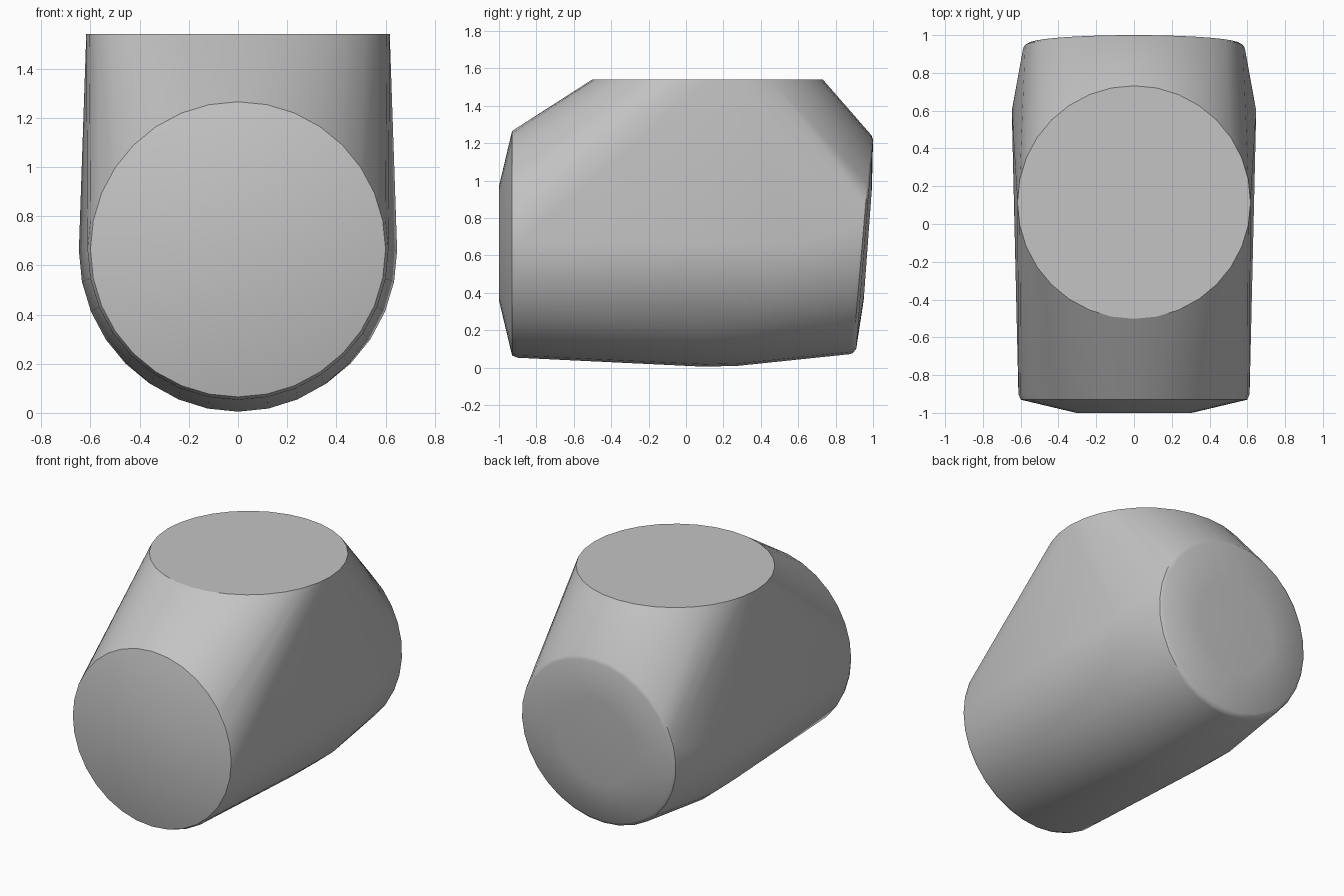
import bpy, bmesh
from math import sin, cos, tau, radians

if "Cube" in bpy.data.objects:
    bpy.data.objects.remove(bpy.data.objects["Cube"], do_unlink=True)

SEGMENTS = 32

grey = bpy.data.materials.new("plain grey")
grey.use_nodes = True
colour = (0.55, 0.55, 0.55, 1)
grey.diffuse_color = colour
grey.node_tree.nodes["Principled BSDF"].inputs["Base Color"].default_value = colour

bm = bmesh.new()


def upright_ring(y, z, radius, lean=0.0, width=None):
    """Ring facing along y; lean pushes its upper edge back, its lower edge forward."""
    for i in range(SEGMENTS):
        a = tau * i / SEGMENTS
        bm.verts.new(((width or radius) * sin(a), y + lean * cos(a), z + radius * cos(a)))


def level_ring(y, z, radius):
    for i in range(SEGMENTS):
        a = tau * i / SEGMENTS
        bm.verts.new((radius * sin(a), y + radius * cos(a), z))


# Front cap: flat centre, shallow cone and a softened rim
upright_ring(-1.0, 0.665, 0.305)
upright_ring(-0.93, 0.665, 0.60)
upright_ring(-0.90, 0.665, 0.612)

# Swollen middle, leaning forward underneath
upright_ring(0.10, 0.66, 0.655, width=0.632)
for i in range(SEGMENTS // 2 + 1):
    a = tau * i / SEGMENTS
    bm.verts.new((0.647 * cos(a), 0.60 - 0.32 * sin(a), 0.66 - 0.65 * sin(a)))

# Back cap: rounded rim and slightly domed, tilted face
upright_ring(0.925, 0.66, 0.588, lean=0.05)
upright_ring(0.942, 0.66, 0.582, lean=0.05)
upright_ring(0.955, 0.66, 0.560, lean=0.045)
upright_ring(0.972, 0.66, 0.30, lean=0.022)

# Flat round top
level_ring(0.115, 1.54, 0.617)

# Wrap the rings in one taut skin
hull = bmesh.ops.convex_hull(bm, input=bm.verts[:])
loose = {v for v in hull["geom_interior"] + hull["geom_unused"]
         if isinstance(v, bmesh.types.BMVert) and not v.link_faces}
bmesh.ops.delete(bm, geom=list(loose), context="VERTS")
bmesh.ops.dissolve_limit(bm, angle_limit=radians(0.2), verts=bm.verts[:], edges=bm.edges[:])
bmesh.ops.recalc_face_normals(bm, faces=bm.faces[:])

mesh = bpy.data.meshes.new("wrapped_body")
bm.to_mesh(mesh)
bm.free()
mesh.materials.append(grey)
body = bpy.data.objects.new("wrapped_body", mesh)
bpy.context.collection.objects.link(body)

# Smooth sides with crisp cap edges
bpy.ops.object.select_all(action="DESELECT")
body.select_set(True)
bpy.context.view_layer.objects.active = body
bpy.ops.object.shade_smooth_by_angle(angle=radians(32))
